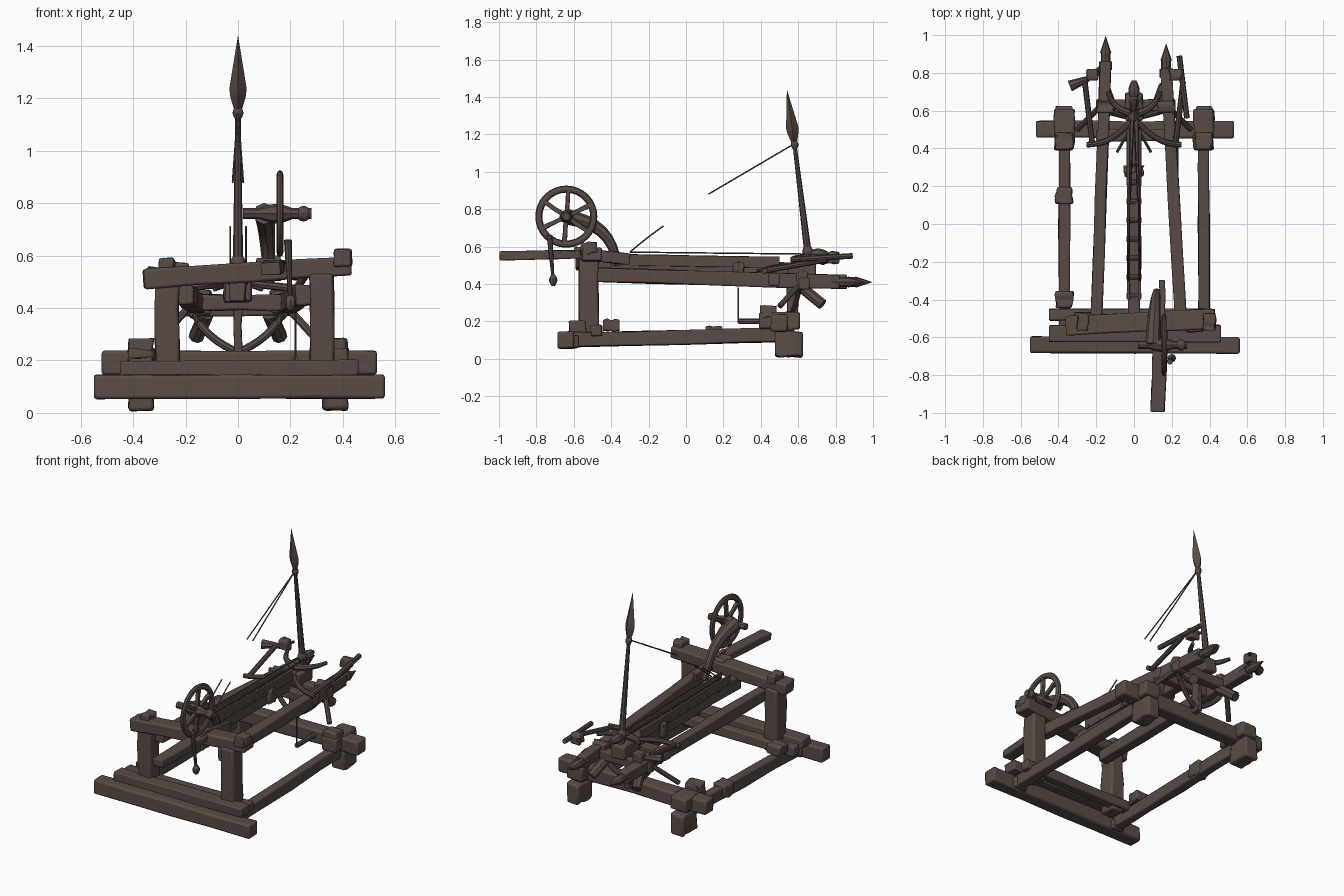
import bpy, bmesh, math, random
from mathutils import Vector

random.seed(4)
default_cube = bpy.data.objects.get("Cube")
if default_cube:
    bpy.data.objects.remove(default_cube)

wood = bpy.data.materials.new("dark brown wood")
wood.use_nodes = True
brown = (0.1, 0.07, 0.06, 1)
wood.diffuse_color = brown
wood.node_tree.nodes["Principled BSDF"].inputs["Base Color"].default_value = brown

# Shared stations and thicknesses
RAIL, FRONT, REAR = 0.37, -0.52, 0.5
SILL, DECK, LIP = 0.1, 0.47, 0.53
HEAVY, LIGHT, STICK, CORD = 0.09, 0.06, 0.015, 0.004
SIDES = (("right", -1), ("left", 1))


def even(t):
    return 1


def tapered(t):
    return 1 - t / 2


def pointed(t):
    return 1.02 - t


def rounded(t):
    return 0.4 + 0.6 * math.sin(math.pi * t)


def leaf(t):
    return min(0.4 + 2.5 * t, 1.4 * (1.02 - t))


def line(start, end, steps=4):
    start, end = Vector(start), Vector(end)
    return [start.lerp(end, i / steps) for i in range(steps + 1)]


def bowed(start, end, sag, steps=8):
    """Points from start to end, pushed out by sag in the middle."""
    points = line(start, end, steps)
    return [p + Vector(sag) * math.sin(math.pi * i / steps) for i, p in enumerate(points)]


def smooth(ob):
    bpy.ops.object.select_all(action='DESELECT')
    ob.select_set(True)
    bpy.context.view_layer.objects.active = ob
    bpy.ops.object.shade_smooth_by_angle(angle=math.radians(40))


def loft(name, path, outline, shape, rough=0.0, bevel=0.0):
    """Carry an outline along a path, scaled by shape(t)."""
    bm = bmesh.new()
    rings = []
    last = len(path) - 1
    for i, point in enumerate(path):
        along = (path[min(i + 1, last)] - path[max(i - 1, 0)]).normalized()
        upright = abs(along.z) > 0.8
        side = along.cross(Vector((0, upright, not upright))).normalized()
        up = side.cross(along)
        scale = shape(i / last)
        rings.append([bm.verts.new(point + side * (a * scale + random.uniform(-rough, rough))
                                   + up * (b * scale + random.uniform(-rough, rough)))
                      for a, b in outline])
    for ring, following in zip(rings, rings[1:]):
        for k in range(len(ring)):
            bm.faces.new((ring[k - 1], ring[k], following[k], following[k - 1]))
    bm.faces.new(rings[0])
    bm.faces.new(rings[-1])
    bmesh.ops.recalc_face_normals(bm, faces=bm.faces)
    mesh = bpy.data.meshes.new(name)
    bm.to_mesh(mesh)
    bm.free()
    mesh.materials.append(wood)
    ob = bpy.data.objects.new(name, mesh)
    bpy.context.collection.objects.link(ob)
    if bevel:
        worn = ob.modifiers.new("worn edges", 'BEVEL')
        worn.width, worn.segments = bevel, 2
    smooth(ob)


def beam(name, start, end, width, height, shape=even, rough=0.004):
    """Hand-hewn square timber."""
    outline = [(x * width / 2, y * height / 2) for x, y in ((-1, -1), (1, -1), (1, 1), (-1, 1))]
    loft(name, line(start, end), outline, shape, rough, min(width, height) / 8)


def block(name, centre, width, depth, height):
    reach = Vector((0, depth / 2, 0))
    beam(name, Vector(centre) - reach, Vector(centre) + reach, width, height, rough=0.008)


def tube(name, path, radius, shape=even, sides=8):
    turns = [math.tau * k / sides for k in range(sides)]
    loft(name, path, [(radius * math.cos(a), radius * math.sin(a)) for a in turns], shape)


# Base timbers
beam("front_sill", (-0.55, -0.64, SILL), (0.56, -0.64, SILL), HEAVY, HEAVY)
beam("second_sill", (-0.45, -0.58, 0.17), (0.46, -0.58, 0.17), HEAVY, LIGHT)
beam("inner_sill", (-0.45, -0.48, 0.15), (0.43, -0.48, 0.15), LIGHT, LIGHT)
beam("rear_crossbeam", (-0.52, REAR, 0.19), (0.53, REAR, 0.19), HEAVY, HEAVY)
for side, s in SIDES:
    x = s * RAIL
    beam(side + "_base_rail", (x, -0.62, SILL), (x, 0.58, 0.13), LIGHT, LIGHT + STICK)
    block(side + "_rear_foot", (x, 0.55, HEAVY - STICK), HEAVY, HEAVY + LIGHT, 0.13)
    block(side + "_front_foot", (x, -0.62, HEAVY), HEAVY, HEAVY, LIGHT)
    block(side + "_rear_joint", (x, REAR, 0.2), HEAVY + STICK, 0.22, HEAVY)
    block(side + "_joint_cap", (x, REAR - LIGHT, 0.25), HEAVY, HEAVY, LIGHT)
block("right_rail_splice", (-RAIL, 0.15, 0.13), HEAVY, HEAVY, HEAVY)
block("right_corner_wedge", (-RAIL, -0.4, 0.18), HEAVY, HEAVY, LIGHT)

# Front trestle, its top beam lying slightly askew
for side, x, peg, top in (("right", -0.27, -0.27, REAR), ("left", 0.32, 0.4, LIP)):
    beam(side + "_post", (x, FRONT, SILL), (x, FRONT, top), HEAVY, HEAVY + STICK)
    block(side + "_tenon", (peg, FRONT, top + LIGHT), LIGHT, HEAVY, LIGHT)
beam("trestle_beam", (-0.36, -0.54, 0.51), (0.43, REAR - 1, 0.56), HEAVY + STICK, LIGHT + STICK)
block("trestle_cleat", (0.12, FRONT, 0.56), HEAVY, HEAVY, LIGHT)

# Side poles with carved points
for side, near, far, end in (("right", -0.2, -0.15, 0.86), ("left", 0.25, 0.17, 0.82)):
    tip = Vector((far, end, 0.41))
    onward = Vector((0, STICK, 0))
    beam(side + "_pole", (near, FRONT, 0.45), tip, LIGHT, LIGHT + STICK)
    tube(side + "_pole_collar", line(tip - onward * 3, tip), LIGHT / 2 + CORD)
    tube(side + "_pole_neck", line(tip, tip + onward * 4), LIGHT / 2 - CORD)
    tube(side + "_pole_point", line(tip + onward * 3, tip + onward * 9), LIGHT / 2, pointed)
    block(side + "_pole_lashing", (far, 0.62, 0.42), HEAVY, LIGHT, HEAVY)
beam("pole_crosspiece", (-0.2, 0.63, 0.4), (0.22, 0.63, 0.4), LIGHT, LIGHT)
beam("pole_tie", (-0.2, DECK, 0.42), (0.23, DECK, 0.42), LIGHT, LIGHT)

# Central trough with side lips and pegs
beam("trough", (0, FRONT, DECK), (0, 0.64, DECK), LIGHT, HEAVY)
for side, s in SIDES:
    x = s * LIGHT / 2
    beam(side + "_trough_lip", (x, -0.4, LIP), (x, REAR, LIP - STICK), STICK, LIGHT, rough=CORD / 2)
for i in range(8):
    y = i / 10 - 0.38
    tube("trough_peg", line((-0.04, y, 0.51), (0.04, y, 0.51)), STICK)
block("trough_saddle", (0, 0.28, DECK), HEAVY + STICK, LIGHT, HEAVY)
block("trough_end", (0, 0.62, DECK), HEAVY, HEAVY + LIGHT, HEAVY)
beam("trough_support", (0, 0.57, 0.2), (0, 0.57, DECK), LIGHT / 2, LIGHT)

# Spear standing at the rear of the trough
foot, neck, tip = Vector((0, 0.66, REAR)), Vector((0, 0.58, 1.15)), Vector((0, 0.54, 1.435))
shaft = neck - foot
tube("spear_shaft", line(foot, neck), STICK * 1.4, tapered)
tube("spear_socket", line(foot + shaft / 20, foot + shaft / 6), LIGHT / 2, rounded)
tube("spear_collar", line(neck - shaft / 20, neck + shaft / 30), STICK * 1.4, rounded)
tube("spear_head", line(neck, tip, 10), STICK * 2.2, leaf, sides=4)
tube("spear_finial", line((0, 0.65, 0.56), (0, 0.76, 0.56), 6), LIGHT / 2, rounded)

# Curved bow limbs, braces, brackets and cords
for side, s in SIDES:
    joint = Vector((s * 0.19, 0.61, 0.4))
    elbow = Vector((s * 0.26, 0.75, LIP))
    hook = Vector((s * 0.18, 0.83, 0.55))
    tube(side + "_lower_brace", bowed((0, 0.56, 0.23), joint, (s * 0.01, 0, -0.02)), STICK)
    tube(side + "_outer_brace", line(joint, (s * 0.3, REAR, 0.28)), STICK)
    tube(side + "_bow_limb", bowed((0, 0.58, LIP), (s * 0.14, 0.7, 0.55), (s * 0.02, -0.02, 0)),
         STICK * 1.5, tapered)
    tube(side + "_bow_stay", bowed((0, 0.56, REAR), (s * 0.25, 0.42, DECK), (0, -0.04, 0)), STICK)
    tube(side + "_trough_stay", line((0, 0.54, REAR), (s * HEAVY, 0.38, DECK)), STICK / 2)
    tube(side + "_strut", line((s * 0.12, 0.62, 0.38), (s * 0.16, 0.73, 0.29)), LIGHT / 2)
    tube(side + "_bracket_arm", line((s * 0.22, 0.42, DECK), elbow), STICK)
    block(side + "_bracket_knuckle", elbow.lerp(hook, 0.5), LIGHT, LIGHT, LIGHT)
    tube(side + "_bracket_tip", line(elbow.lerp(hook, 0.5), hook), STICK, tapered)
    # Cords along the trough and up to the spear neck
    cleat = Vector((s * 0.03, -0.3, 0.57))
    tube(side + "_bow_cord", line(cleat, (s * 0.02, 0.64, 0.56)), CORD, sides=5)
    tube(side + "_spear_cord", line(neck, (s * 0.02, 0.12, 0.88)), CORD, sides=5)
    tube(side + "_lower_cord", bowed(cleat, (s * 0.03, -0.12, 0.71), (0, 0, CORD)), CORD, sides=5)
tube("right_bracket_hook", line((-0.34, 0.73, LIP), (-0.24, 0.77, LIP)), STICK * 2, tapered)
tube("left_bracket_post", line((0.24, 0.89, 0.55), (0.28, 0.56, LIP)), STICK)
tube("trigger_rod", line((0.22, 0.28, 0.19), (0.22, 0.28, 0.38)), CORD)
tube("trigger_bar", line((0.22, 0.28, 0.2), (0.22, 0.46, 0.2)), STICK)

# Hand wheel with flat rim, spokes, axle, yoke and crank
hub = Vector((0.16, -0.64, 0.76))
radius = 0.147
bpy.ops.mesh.primitive_torus_add(major_segments=32, minor_segments=8, major_radius=radius,
                                 minor_radius=STICK + CORD, location=hub,
                                 rotation=(0, math.pi / 2, 0))
rim = bpy.context.object
rim.name = "wheel_rim"
rim.scale.z = 0.7
rim.data.materials.append(wood)
smooth(rim)
for k in range(6):
    angle = math.tau * k / 6 + 0.45
    outward = Vector((0, math.cos(angle), math.sin(angle)))
    beam("wheel_spoke", hub, hub + outward * radius, STICK * 1.4, STICK * 1.6, rough=CORD / 2)
axle = Vector((1, 0, 0))
tube("wheel_axle", line(hub - axle * 0.14, hub + axle * 0.12), STICK * 1.4)
tube("axle_drum", line(hub - axle * HEAVY, hub + axle * LIGHT, 6), STICK * 2.5, rounded)
tube("axle_knob", line(hub + axle * LIGHT, hub + axle * 0.12, 6), STICK * 2, rounded)
tube("axle_yoke", bowed(hub - axle * LIGHT, (0.12, -0.36, REAR), (0, 0.05, 0.05)),
     STICK * 2.8, tapered)
grip = Vector((0.2, -0.71, 0.42))
tube("crank_arm", line((0.19, -0.73, 0.66), grip), STICK, tapered)
tube("crank_knob", line(grip - Vector((0, 0, LIGHT / 2)), grip + Vector((0, 0, LIGHT / 2)), 6),
     STICK * 1.5, rounded)
beam("wheel_bracket", (0.15, -0.6, 0.57), (0.15, -0.3, LIP), LIGHT / 2, LIGHT)

# Long front lever
beam("front_lever", (0.125, -0.995, 0.55), (0.145, -0.48, 0.56), LIGHT + STICK, LIGHT - STICK)
